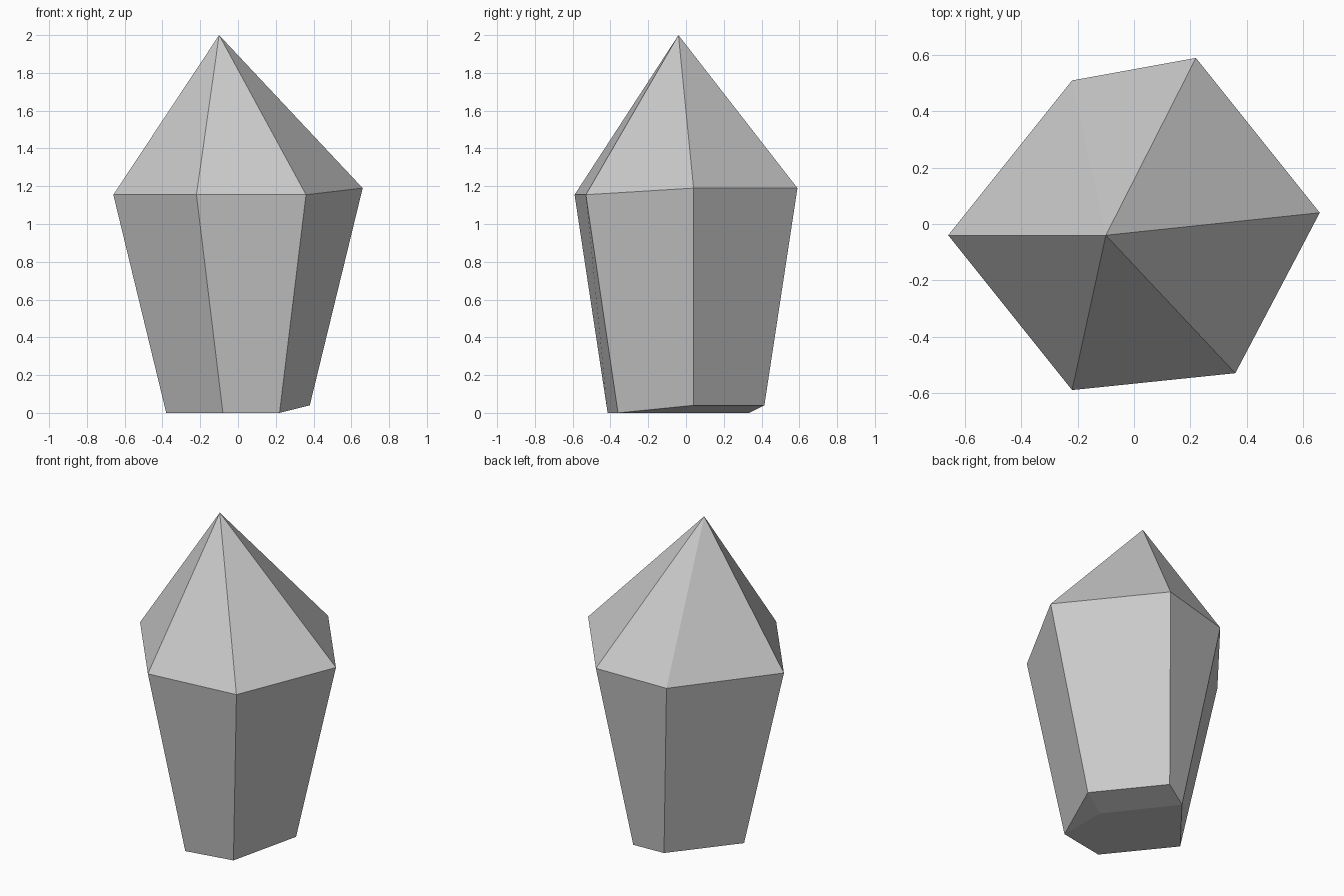
import bpy
import bmesh

if "Cube" in bpy.data.objects:
    bpy.data.objects.remove(bpy.data.objects["Cube"])

# Irregular six-sided rings: wide girdle, narrow base, off-centre tip
girdle = [(-0.66, -0.04, 1.155), (-0.22, -0.59, 1.155), (0.36, -0.53, 1.155),
          (0.66, 0.04, 1.19), (0.22, 0.59, 1.19), (-0.22, 0.51, 1.15)]
base = [(-0.38, -0.04, 0), (-0.08, -0.415, 0), (0.22, -0.36, 0),
        (0.38, 0.04, 0.04), (0.08, 0.415, 0.04), (-0.08, 0.335, 0)]

bm = bmesh.new()
top = [bm.verts.new(p) for p in girdle]
low = [bm.verts.new(p) for p in base]
tip = bm.verts.new((-0.10, -0.04, 2.0))
chip = bm.verts.new((0.216, -0.046, 0))

# Tapering body sides and pointed crown
for i in range(6):
    j = (i + 1) % 6
    bm.faces.new((low[i], low[j], top[j], top[i]))
    bm.faces.new((top[i], top[j], tip))

# Flat underside with one chipped edge
bm.faces.new((low[0], low[5], chip, low[2], low[1]))
bm.faces.new((low[2], chip, low[3]))
bm.faces.new((low[3], chip, low[5], low[4]))

bmesh.ops.recalc_face_normals(bm, faces=bm.faces[:])
mesh = bpy.data.meshes.new("crystal")
bm.to_mesh(mesh)
bm.free()
crystal = bpy.data.objects.new("crystal", mesh)
bpy.context.collection.objects.link(crystal)
